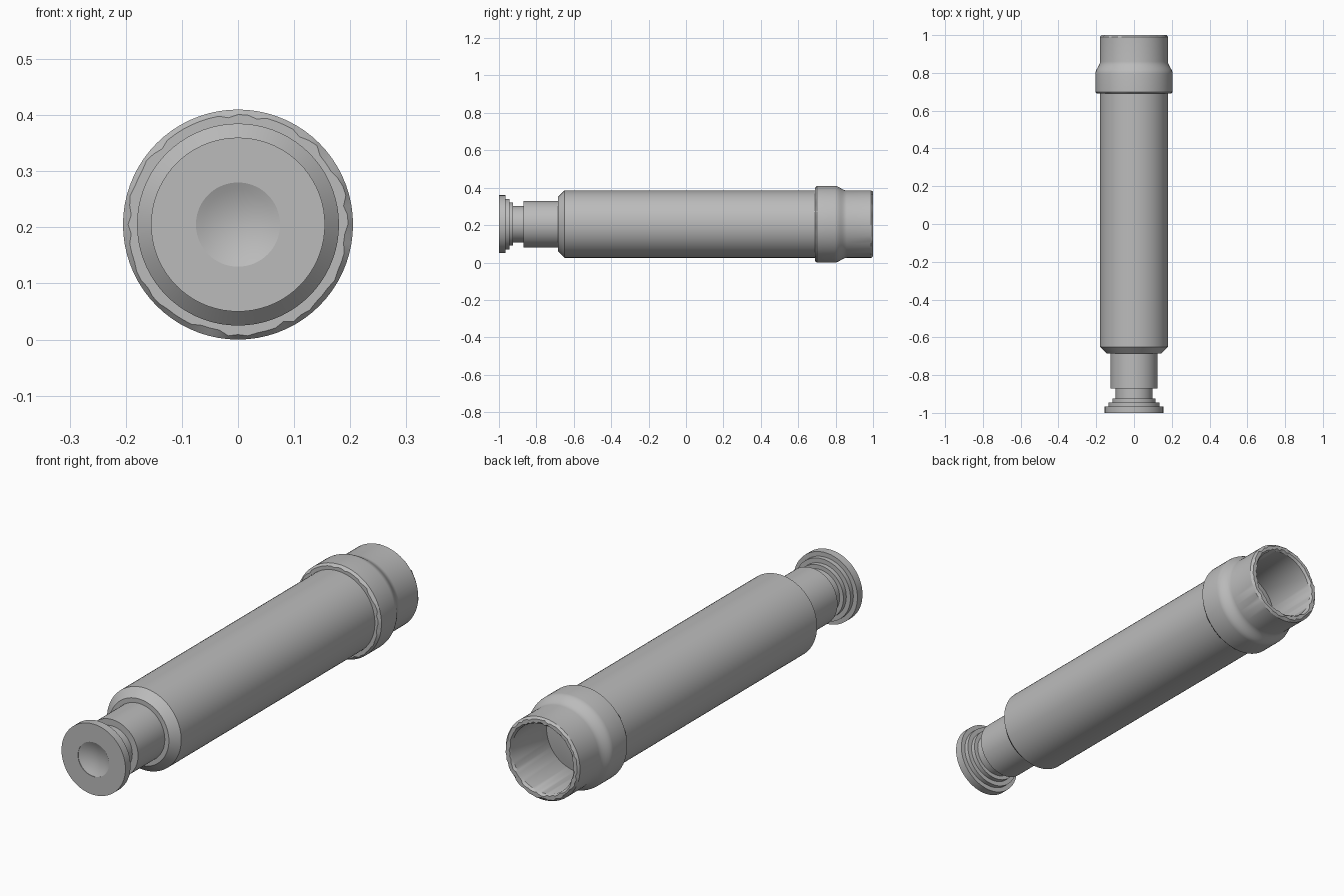
import bpy, bmesh, math, random

if "Cube" in bpy.data.objects:
    bpy.data.objects.remove(bpy.data.objects["Cube"])

random.seed(4)
CZ = 0.205      # height of the optical axis
SEG = 72

grey = bpy.data.materials.new("metal grey")
grey.diffuse_color = (0.5, 0.5, 0.5, 1)
grey.use_nodes = True
grey.node_tree.nodes["Principled BSDF"].inputs["Base Color"].default_value = grey.diffuse_color


def lathe(name, profile, worn=(), angle=30):
    """Revolve (radius, y) points about the y axis; rings in `worn` get chipped edges."""
    bm = bmesh.new()
    rings = []
    for i, (r, y) in enumerate(profile):
        if r == 0:
            rings.append([bm.verts.new((0, y, CZ))])
            continue
        ring = []
        for k in range(SEG):
            a = 2 * math.pi * k / SEG
            rr = r + (random.choice((-0.005, 0, 0, 0.003)) if i in worn else 0)
            ring.append(bm.verts.new((rr * math.cos(a), y, CZ + rr * math.sin(a))))
        rings.append(ring)
    for a, b in zip(rings, rings[1:]):
        for k in range(SEG):
            n = (k + 1) % SEG
            quad = [a[k % len(a)], a[n % len(a)], b[n % len(b)], b[k % len(b)]]
            bm.faces.new(list(dict.fromkeys(quad)))
    bmesh.ops.recalc_face_normals(bm, faces=bm.faces)
    mesh = bpy.data.meshes.new(name)
    bm.to_mesh(mesh)
    bm.free()
    mesh.materials.append(grey)
    obj = bpy.data.objects.new(name, mesh)
    bpy.context.collection.objects.link(obj)
    bpy.ops.object.select_all(action='DESELECT')
    obj.select_set(True)
    bpy.context.view_layer.objects.active = obj
    bpy.ops.object.shade_smooth_by_angle(angle=math.radians(angle))
    return obj


def dish(radius, y, depth, steps=6):
    """Shallow curved disc from the rim at y to its centre at y + depth."""
    return [(radius * (1 - i / steps), y + depth * (1 - (1 - i / steps) ** 2))
            for i in range(steps)] + [(0, y + depth)]


# Stepped eyepiece with a hollow dished lens in its face
eyepiece = [(0, -0.86), (0.097, -0.86), (0.097, -0.925), (0.115, -0.925),
            (0.115, -0.945), (0.135, -0.945), (0.135, -0.965),
            (0.155, -0.965), (0.155, -1.0), (0.075, -1.0)]
lathe("eyepiece", eyepiece + dish(0.075, -0.998, 0.018))

# Sliding draw tube
lathe("draw_tube", [(0, -0.87), (0.125, -0.87), (0.125, -0.66), (0, -0.66)])

# Main barrel with a chamfered front end
lathe("main_barrel", [(0, -0.685), (0.145, -0.685), (0.18, -0.65),
                      (0.18, 0.72), (0, 0.72)])

# Flared hood: collar, soft shoulder, straight mouth with a worn rim and open bore
shoulder = []
for i in range(9):
    t = i / 8
    shoulder.append((0.1925 + 0.0125 * math.cos(math.pi * t), 0.795 + 0.065 * t))
hood = ([(0.17, 0.69), (0.196, 0.69), (0.205, 0.70)] + shoulder +
        [(0.18, 0.99), (0.172, 1.0), (0.157, 1.0), (0.15, 0.99), (0.15, 0.73), (0.17, 0.69)])
n = len(hood)
lathe("objective_hood", hood, worn=(1, n - 5, n - 4))

# Front lens set inside the hood
lathe("objective_lens", dish(0.152, 0.75, 0.015))
